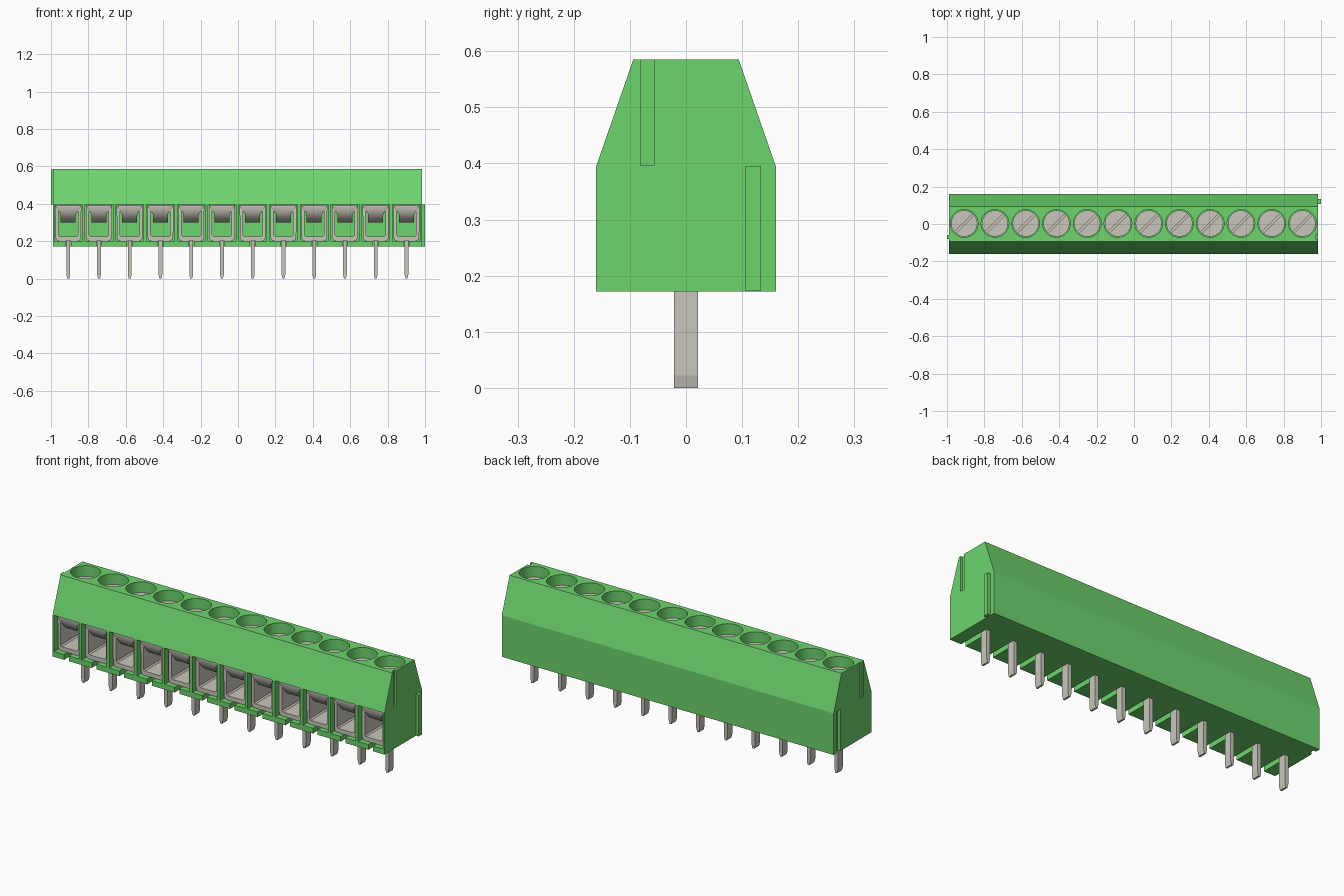
import bpy, bmesh, math
from mathutils import Matrix

if "Cube" in bpy.data.objects:
    bpy.data.objects.remove(bpy.data.objects["Cube"], do_unlink=True)

COUNT, PITCH, MID = 12, 0.1644, -0.0035
X0, X1 = -0.99, 0.983
CENTRES = [MID + (i - (COUNT - 1) / 2) * PITCH for i in range(COUNT)]


def material(name, rgb):
    m = bpy.data.materials.new(name)
    m.use_nodes = True
    m.diffuse_color = (*rgb, 1)
    b = m.node_tree.nodes["Principled BSDF"]
    b.inputs["Base Color"].default_value = (*rgb, 1)
    b.inputs["Roughness"].default_value = 0.6
    return m


GREEN = material("green plastic", (0.155, 0.66, 0.155))
GREY = material("grey metal", (0.59, 0.57, 0.50))


def finish(bm, name, mat, smooth=False):
    bmesh.ops.recalc_face_normals(bm, faces=bm.faces)
    me = bpy.data.meshes.new(name)
    bm.to_mesh(me)
    bm.free()
    me.materials.append(mat)
    ob = bpy.data.objects.new(name, me)
    bpy.context.collection.objects.link(ob)
    if smooth:
        bpy.ops.object.select_all(action='DESELECT')
        ob.select_set(True)
        bpy.context.view_layer.objects.active = ob
        bpy.ops.object.shade_smooth_by_angle(angle=math.radians(35))
    return ob


def box(bm, x0, x1, y0, y1, z0, z1):
    m = Matrix.Translation(((x0 + x1) / 2, (y0 + y1) / 2, (z0 + z1) / 2))
    m = m @ Matrix.Diagonal((x1 - x0, y1 - y0, z1 - z0, 1))
    return bmesh.ops.create_cube(bm, size=1, matrix=m)["verts"]


def cylinder(bm, x, y, r, z0, z1):
    bmesh.ops.create_cone(bm, cap_ends=True, segments=40, radius1=r, radius2=r, depth=z1 - z0,
                          matrix=Matrix.Translation((x, y, (z0 + z1) / 2)))


def prism(bm, pts, a, b, axis):
    """Extrude a 2D outline from a to b along x (outline in y,z) or y (outline in x,z)."""
    def ring(t):
        return [bm.verts.new((t, u, v) if axis == "x" else (u, t, v)) for u, v in pts]
    r0, r1 = ring(a), ring(b)
    bm.faces.new(r0)
    bm.faces.new(r1)
    for i in range(len(pts)):
        j = (i + 1) % len(pts)
        bm.faces.new((r0[i], r0[j], r1[j], r1[i]))


def cut(target, bm):
    cutter = finish(bm, "cutter", GREEN)
    cutter.hide_render = True
    mod = target.modifiers.new("cut", 'BOOLEAN')
    mod.operation, mod.solver, mod.object = 'DIFFERENCE', 'EXACT', cutter
    bpy.ops.object.select_all(action='DESELECT')
    target.select_set(True)
    bpy.context.view_layer.objects.active = target
    bpy.ops.object.modifier_apply(modifier=mod.name)
    bpy.data.objects.remove(cutter, do_unlink=True)


# Housing: one extruded profile
bm = bmesh.new()
prism(bm, [(-0.16, 0.172), (0.16, 0.172), (0.16, 0.395), (0.094, 0.585),
           (-0.094, 0.585), (-0.16, 0.395)], X0, X1, "x")
housing = finish(bm, "housing", GREEN)

# Wire openings, and dovetail grooves in both ends
bm = bmesh.new()
for x in CENTRES:
    box(bm, x - 0.074, x + 0.074, -0.2, 0.08, 0.2, 0.395)
box(bm, X1 - 0.012, X1 + 0.05, -0.081, -0.057, 0.396, 0.65)
box(bm, X0 - 0.05, X0 + 0.016, 0.104, 0.136, 0.1, 0.396)
cut(housing, bm)

# Screw wells in the top, and pin slots through the floor
bm = bmesh.new()
for x in CENTRES:
    cylinder(bm, x, 0.003, 0.074, 0.49, 0.65)
    box(bm, x - 0.014, x + 0.014, -0.2, 0.022, 0.1, 0.22)
cut(housing, bm)
bpy.ops.object.shade_smooth_by_angle(angle=math.radians(15))

# Interlocking ribs on the ends
bm = bmesh.new()
box(bm, X0 - 0.01, X0 + 0.002, -0.08, -0.058, 0.397, 0.584)
finish(bm, "right_end_rib", GREEN)
bm = bmesh.new()
box(bm, X1 - 0.002, X1 + 0.017, 0.106, 0.134, 0.173, 0.395)
finish(bm, "left_end_rib", GREEN)


def clamp_frame(x):
    """U-shaped metal cage with rounded lower corners."""
    bm = bmesh.new()
    half = [(0.05, 0.202), (0.063, 0.206), (0.068, 0.218), (0.07, 0.394), (0.052, 0.394),
            (0.052, 0.232), (0.045, 0.225)]
    pts = half + [(-u, v) for u, v in reversed(half)]
    prism(bm, [(x + u, v) for u, v in pts], -0.135, 0.07, "y")
    finish(bm, "clamp_frame", GREY)


def wire_guide(x):
    """Curved tongue, flared at the top, that sweeps back and down."""
    bm = bmesh.new()
    rows, n = [], 12
    for i in range(n + 1):
        a = math.pi / 2 * i / n
        y, z = -0.05 - 0.095 * math.cos(a), 0.394 - 0.095 * math.sin(a)
        w = 0.04 + 0.033 * max(0, (z - 0.345) / 0.049)
        rows.append([bm.verts.new(p) for p in ((x - w, -0.05, z), (x - w, y, z),
                                               (x + w, y, z), (x + w, -0.05, z))])
    for r, s in zip(rows, rows[1:]):
        for k in range(4):
            j = (k + 1) % 4
            bm.faces.new((r[k], r[j], s[j], s[k]))
    bm.faces.new(rows[0])
    bmesh.ops.remove_doubles(bm, verts=bm.verts, dist=1e-5)
    finish(bm, "wire_guide", GREY, True)


def pin(x):
    """Flat solder pin with a tip tapered across its width."""
    bm = bmesh.new()
    prism(bm, [(x - 0.005, 0), (x + 0.005, 0), (x + 0.0105, 0.022), (x + 0.0105, 0.21),
               (x - 0.0105, 0.21), (x - 0.0105, 0.022)], -0.021, 0.021, "y")
    finish(bm, "pin", GREY)


def screw(x):
    """Screw head with a diagonal driver slot."""
    bm = bmesh.new()
    cylinder(bm, x, 0.003, 0.07, 0.485, 0.53)
    head = finish(bm, "screw", GREY)
    bm = bmesh.new()
    verts = box(bm, -0.1, 0.1, -0.006, 0.006, 0.515, 0.56)
    bmesh.ops.transform(bm, verts=verts, matrix=Matrix.Translation((x, 0.003, 0))
                        @ Matrix.Rotation(math.radians(45), 4, 'Z'))
    cut(head, bm)
    bpy.ops.object.shade_smooth_by_angle(angle=math.radians(35))


for cx in CENTRES:
    clamp_frame(cx)
    wire_guide(cx)
    pin(cx)
    screw(cx)
